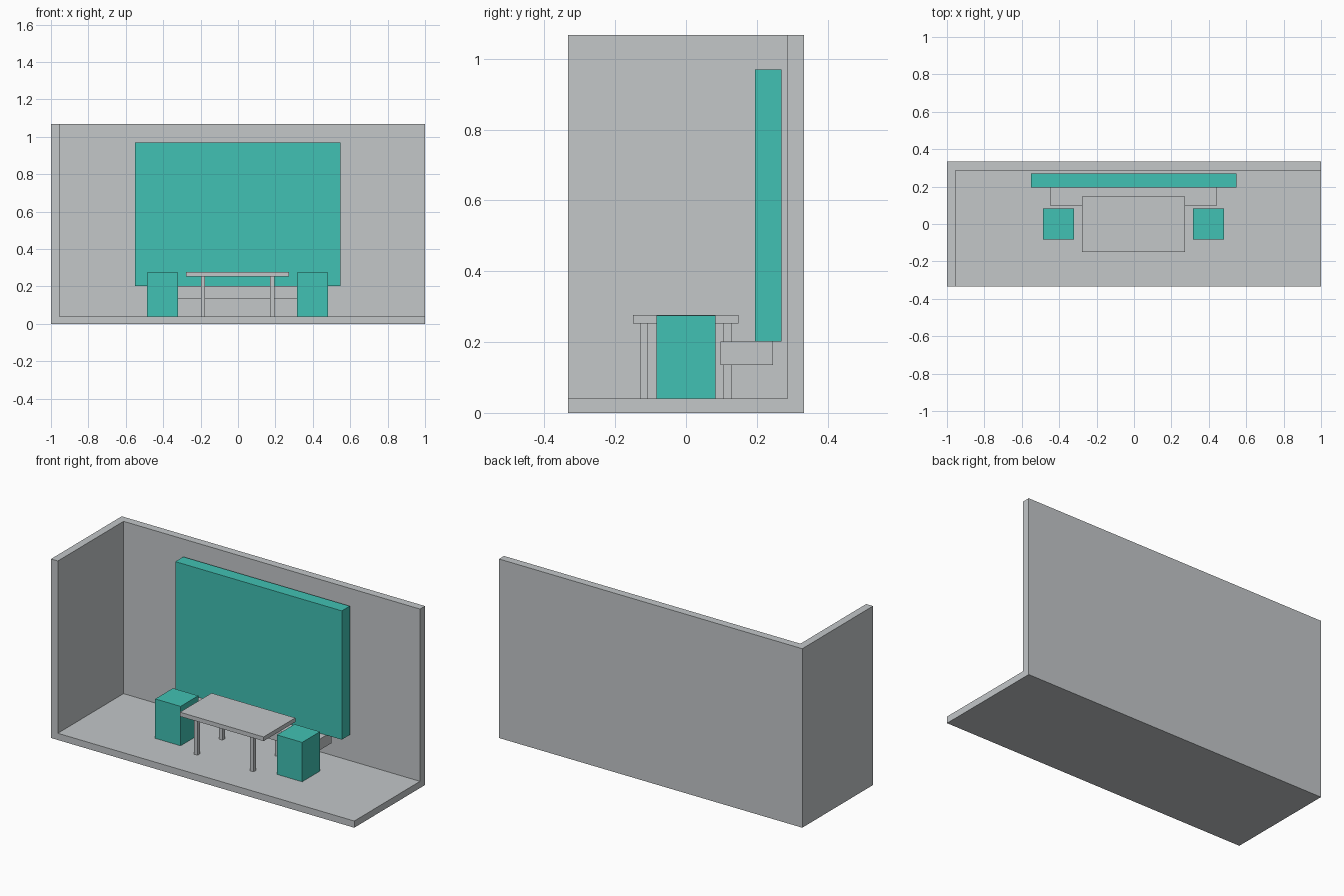
import bpy
import bmesh

if "Cube" in bpy.data.objects:
    bpy.data.objects.remove(bpy.data.objects["Cube"])


def material(name, rgb):
    m = bpy.data.materials.new(name)
    m.diffuse_color = (*rgb, 1.0)
    m.use_nodes = True
    m.node_tree.nodes["Principled BSDF"].inputs["Base Color"].default_value = m.diffuse_color
    return m


GREY = material("light grey", (0.546, 0.571, 0.584))
TEAL = material("teal", (0.053, 0.533, 0.451))


def box(name, x, y, z, mat):
    """Axis-aligned box from (min, max) ranges."""
    bm = bmesh.new()
    bmesh.ops.create_cube(bm, size=1)
    for v in bm.verts:
        v.co = [r[0] if c < 0 else r[1] for c, r in zip(v.co, (x, y, z))]
    mesh = bpy.data.meshes.new(name)
    bm.to_mesh(mesh)
    bm.free()
    mesh.materials.append(mat)
    obj = bpy.data.objects.new(name, mesh)
    bpy.context.collection.objects.link(obj)
    return obj


FLOOR = 0.04

# Room shell: solid block with the open interior cut away (floor, back and left walls)
room = box("room_shell", (-1, 1), (-0.333, 0.333), (0, 1.067), GREY)
cutter = box("room_cutter", (-0.955, 1.2), (-0.6, 0.286), (FLOOR, 1.3), GREY)
cutter.hide_render = True
cutter.display_type = 'WIRE'
cut = room.modifiers.new("interior", 'BOOLEAN')
cut.operation = 'DIFFERENCE'
cut.solver = 'EXACT'
cut.object = cutter

# Wall panel and the low shelf beneath it
box("wall_panel", (-0.55, 0.548), (0.195, 0.27), (0.202, 0.97), TEAL)
box("shelf", (-0.45, 0.445), (0.098, 0.246), (0.135, 0.201), GREY)

# Table
box("table_top", (-0.278, 0.274), (-0.15, 0.148), (0.252, 0.277), GREY)
for sx, x in (("left", -0.199), ("right", 0.171)):
    for sy, y in (("front", -0.13), ("back", 0.105)):
        box(f"table_leg_{sy}_{sx}", (x, x + 0.023), (y, y + 0.023), (FLOOR, 0.252), GREY)

# Block stools at both ends of the table
for side, x in (("left", -0.487), ("right", 0.315)):
    box(f"stool_{side}", (x, x + 0.167), (-0.084, 0.083), (FLOOR, 0.275), TEAL)
